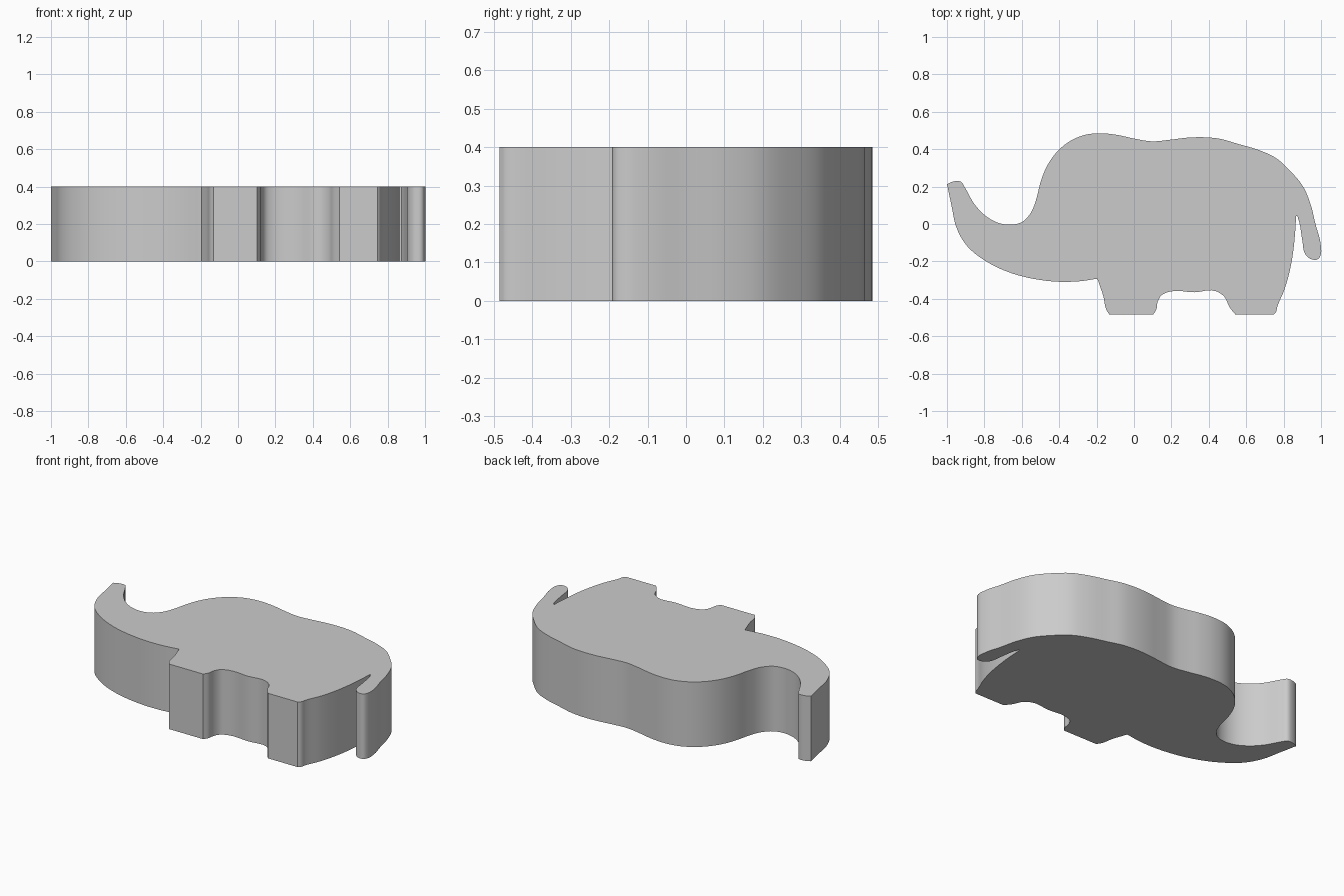
import bpy, bmesh
from mathutils import Vector

if "Cube" in bpy.data.objects:
    bpy.data.objects.remove(bpy.data.objects["Cube"])

HEIGHT = 0.4
STEPS = 4

# Elephant outline as smooth runs; each run ends at the sharp corner starting the next
RUNS = [
    # trunk tip, trunk inner curve, head, back, rump and tail
    [(-1, .213), (-.97, .226), (-.925, .226), (-.905, .197), (-.853, .106), (-.783, .036),
     (-.719, .004), (-.66, -.004), (-.60, .01), (-.553, .058), (-.521, .138), (-.5, .223),
     (-.463, .314), (-.404, .394), (-.334, .448), (-.26, .477), (-.185, .485), (-.094, .477),
     (.003, .456), (.094, .442), (.19, .45), (.28, .461), (.366, .464), (.457, .456),
     (.553, .429), (.671, .394), (.757, .354), (.837, .282), (.906, .197), (.944, .106),
     (.97, 0), (.998, -.108), (.999, -.16), (.985, -.187), (.94, -.185), (.917, -.163),
     (.9, -.087), (.885, .004), (.874, .042)],
    # back of the hind leg
    [(.867, .042), (.858, -.087), (.837, -.231), (.805, -.349), (.767, -.44), (.758, -.472), (.745, -.485)],
    # hind foot, belly and front leg
    [(.543, -.485), (.511, -.445), (.484, -.39), (.441, -.36), (.323, -.365), (.19, -.362),
     (.147, -.381), (.126, -.418), (.12, -.456), (.102, -.485)],
    # front foot and front of the leg
    [(-.131, -.485), (-.147, -.461), (-.163, -.39), (-.195, -.295)],
    # underside of the trunk
    [(-.2, -.293), (-.291, -.306), (-.398, -.309), (-.527, -.295), (-.655, -.263), (-.8, -.194),
     (-.896, -.114), (-.95, -.017), (-.975, .095), (-.998, .205)],
]


def smooth_run(points):
    """Centripetal-style spline through the points, open at both ends."""
    p = [Vector(q) for q in points]
    n = len(p)

    def tangent(i):
        if i == 0:
            return (p[1] - p[0]).normalized()
        if i == n - 1:
            return (p[-1] - p[-2]).normalized()
        a, b = p[i] - p[i - 1], p[i + 1] - p[i]
        return (a / a.length_squared + b / b.length_squared).normalized()

    out = []
    for i in range(n - 1):
        d = (p[i + 1] - p[i]).length
        m0, m1 = tangent(i) * d, tangent(i + 1) * d
        for s in range(STEPS):
            t = s / STEPS
            out.append(p[i] * (2*t**3 - 3*t**2 + 1) + m0 * (t**3 - 2*t**2 + t)
                       + p[i + 1] * (3*t**2 - 2*t**3) + m1 * (t**3 - t**2))
    out.append(p[-1])
    return out


# Flat silhouette extruded into a block
bm = bmesh.new()
outline = [q for run in RUNS for q in smooth_run(run)]
base = bm.faces.new([bm.verts.new((q.x, q.y, 0)) for q in outline])
top = bmesh.ops.extrude_face_region(bm, geom=[base], use_keep_orig=True)["geom"]
bmesh.ops.translate(bm, verts=[v for v in top if isinstance(v, bmesh.types.BMVert)],
                    vec=(0, 0, HEIGHT))
bmesh.ops.recalc_face_normals(bm, faces=bm.faces)
mesh = bpy.data.meshes.new("elephant_block")
bm.to_mesh(mesh)
bm.free()

body = bpy.data.objects.new("elephant_block", mesh)
bpy.context.collection.objects.link(body)
grey = bpy.data.materials.new("plain grey")
grey.diffuse_color = (0.6, 0.6, 0.6, 1)
grey.use_nodes = True
grey.node_tree.nodes["Principled BSDF"].inputs["Base Color"].default_value = grey.diffuse_color
mesh.materials.append(grey)

bpy.context.view_layer.objects.active = body
body.select_set(True)
bpy.ops.object.shade_smooth_by_angle(angle=0.52)
